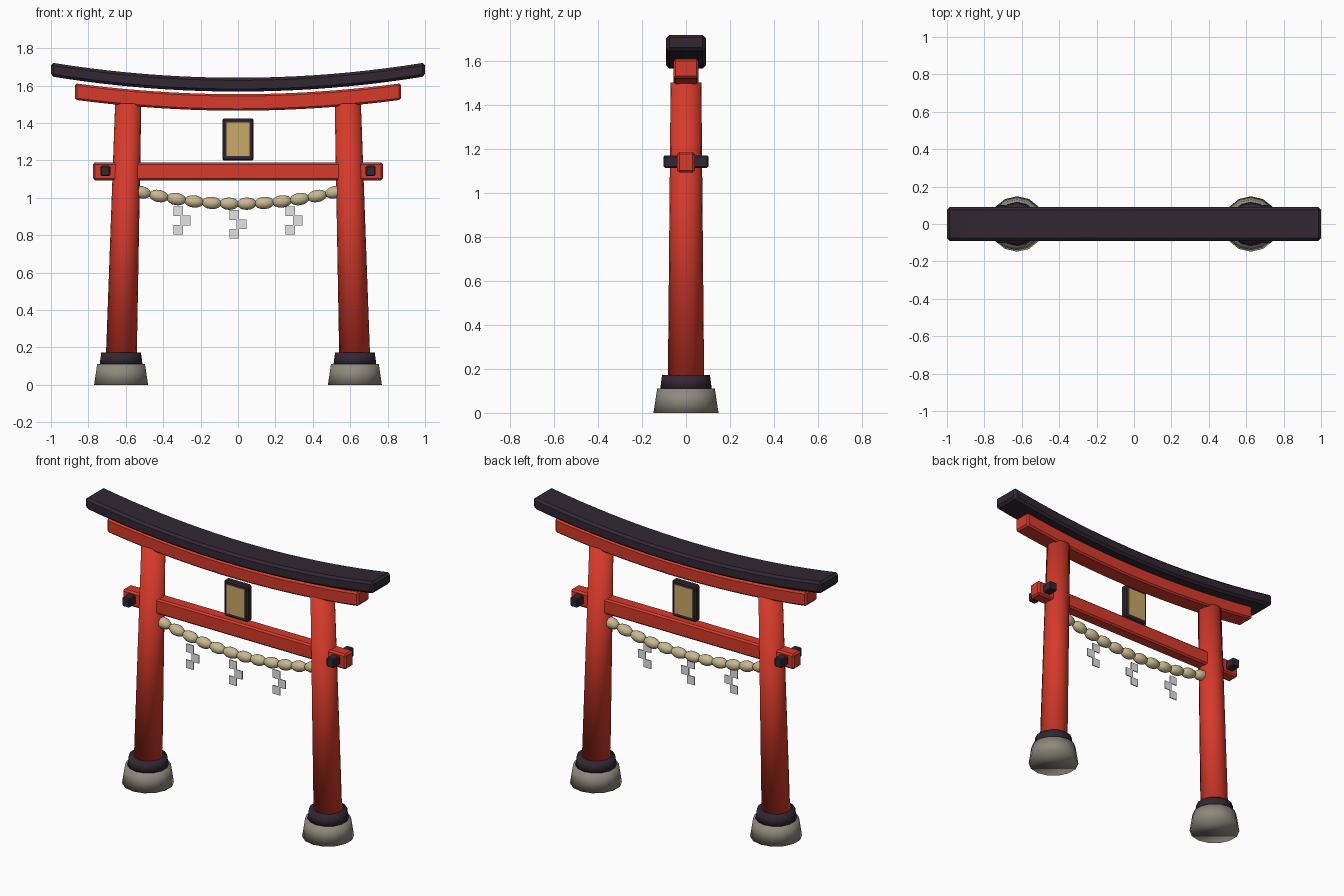
import bpy, bmesh, math
from mathutils import Matrix, Vector

if "Cube" in bpy.data.objects:
    bpy.data.objects.remove(bpy.data.objects["Cube"])


def material(name, r, g, b):
    m = bpy.data.materials.new(name)
    m.diffuse_color = (r, g, b, 1)
    m.use_nodes = True
    m.node_tree.nodes["Principled BSDF"].inputs["Base Color"].default_value = m.diffuse_color
    return m


RED = material("vermilion", 0.68, 0.042, 0.023)
BLACK = material("dark lacquer", 0.032, 0.020, 0.033)
STONE = material("grey stone", 0.27, 0.25, 0.205)
STRAW = material("straw", 0.58, 0.49, 0.28)
GOLD = material("gold", 0.58, 0.40, 0.13)
PAPER = material("paper white", 0.78, 0.78, 0.78)


def finish(name, bm, mat, smooth=False, bevel=0):
    bmesh.ops.recalc_face_normals(bm, faces=bm.faces)
    me = bpy.data.meshes.new(name)
    bm.to_mesh(me)
    bm.free()
    me.materials.append(mat)
    for p in me.polygons:
        p.use_smooth = smooth
    ob = bpy.data.objects.new(name, me)
    bpy.context.collection.objects.link(ob)
    if bevel:
        mod = ob.modifiers.new("bevel", 'BEVEL')
        mod.width = bevel
        mod.segments = 1
        mod.limit_method = 'ANGLE'
        mod.angle_limit = math.radians(40)
    return ob


def box(name, centre, size, mat, bevel=0):
    bm = bmesh.new()
    bmesh.ops.create_cube(bm, size=1)
    bmesh.ops.scale(bm, vec=size, verts=bm.verts)
    bmesh.ops.translate(bm, vec=centre, verts=bm.verts)
    return finish(name, bm, mat, bevel=bevel)


def cone(name, x0, x1, z0, z1, r0, r1, sides, mat):
    """Tapered round part whose axis leans from x0 to x1."""
    bm = bmesh.new()
    bmesh.ops.create_cone(bm, cap_ends=True, segments=sides,
                          radius1=r0, radius2=r1, depth=z1 - z0)
    for v in bm.verts:
        v.co.x += x1 if v.co.z > 0 else x0
        v.co.z += (z0 + z1) / 2
    return finish(name, bm, mat, smooth=True)


def curved_beam(name, half, depth, height, z_mid, rise, mat, bevel, steps=20):
    """Rectangular beam swept along an upturned parabola."""
    bm = bmesh.new()
    rings = []
    for i in range(steps + 1):
        t = 2 * i / steps - 1
        z = z_mid + rise * t * t
        rings.append([bm.verts.new((half * t, sy * depth / 2, z + sz * height / 2))
                      for sy, sz in ((-1, -1), (1, -1), (1, 1), (-1, 1))])
    for a, b in zip(rings, rings[1:]):
        for k in range(4):
            bm.faces.new((a[k], a[k - 1], b[k - 1], b[k]))
    bm.faces.new(rings[0])
    bm.faces.new(rings[-1])
    return finish(name, bm, mat, bevel=bevel)


# Pillars with stone feet, collars and wedges
for side, label in ((-1, "left"), (1, "right")):
    x = 0.625 * side
    cone(label + "_stone_base", x, x, 0, 0.112, 0.148, 0.131, 14, STONE)
    cone(label + "_collar", x, x, 0.105, 0.172, 0.118, 0.109, 14, BLACK)
    cone(label + "_pillar", x, 0.587 * side, 0.1, 1.505, 0.083, 0.070, 16, RED)
    box(label + "_wedge", (0.709 * side, 0, 1.144), (0.052, 0.205, 0.056), BLACK, 0.006)

# Beams
box("tie_beam", (0, 0, 1.141), (1.55, 0.08, 0.095), RED, 0.01)
curved_beam("lintel", 0.872, 0.114, 0.088, 1.510, 0.058, RED, 0.01)
curved_beam("top_rail", 1.0, 0.18, 0.074, 1.605, 0.081, BLACK, 0.014)

# Plaque, visible from both sides
box("plaque_frame", (0, 0, 1.312), (0.166, 0.042, 0.226), BLACK, 0.008)
box("plaque_panel", (0, 0, 1.313), (0.124, 0.052, 0.18), GOLD)


# Straw rope of overlapping twists
def rope_z(x):
    return 0.968 + 0.062 * (x / 0.517) ** 2


bm = bmesh.new()
for i in range(12):
    x = (i - 5.5) * 0.094
    slope = math.atan(2 * 0.062 * x / 0.517 ** 2)
    mat = (Matrix.Translation((x, 0, rope_z(x))) @ Matrix.Rotation(-slope, 4, 'Y')
           @ Matrix.Diagonal((0.053, 0.033, 0.033, 1)))
    bmesh.ops.create_uvsphere(bm, u_segments=12, v_segments=8, radius=1, matrix=mat)
finish("straw_rope", bm, STRAW, smooth=True)

# Zigzag paper streamers
for n, x in enumerate((-0.3, 0, 0.3)):
    bm = bmesh.new()
    for k in range(3):
        centre = Vector((x + (0.019 if k == 1 else -0.02), -0.02,
                         rope_z(x) - 0.06 - 0.05 * k))
        bmesh.ops.create_cube(bm, size=1, matrix=Matrix.Translation(centre)
                              @ Matrix.Diagonal((0.052, 0.006, 0.052, 1)))
    finish("paper_streamer_%d" % (n + 1), bm, PAPER)
